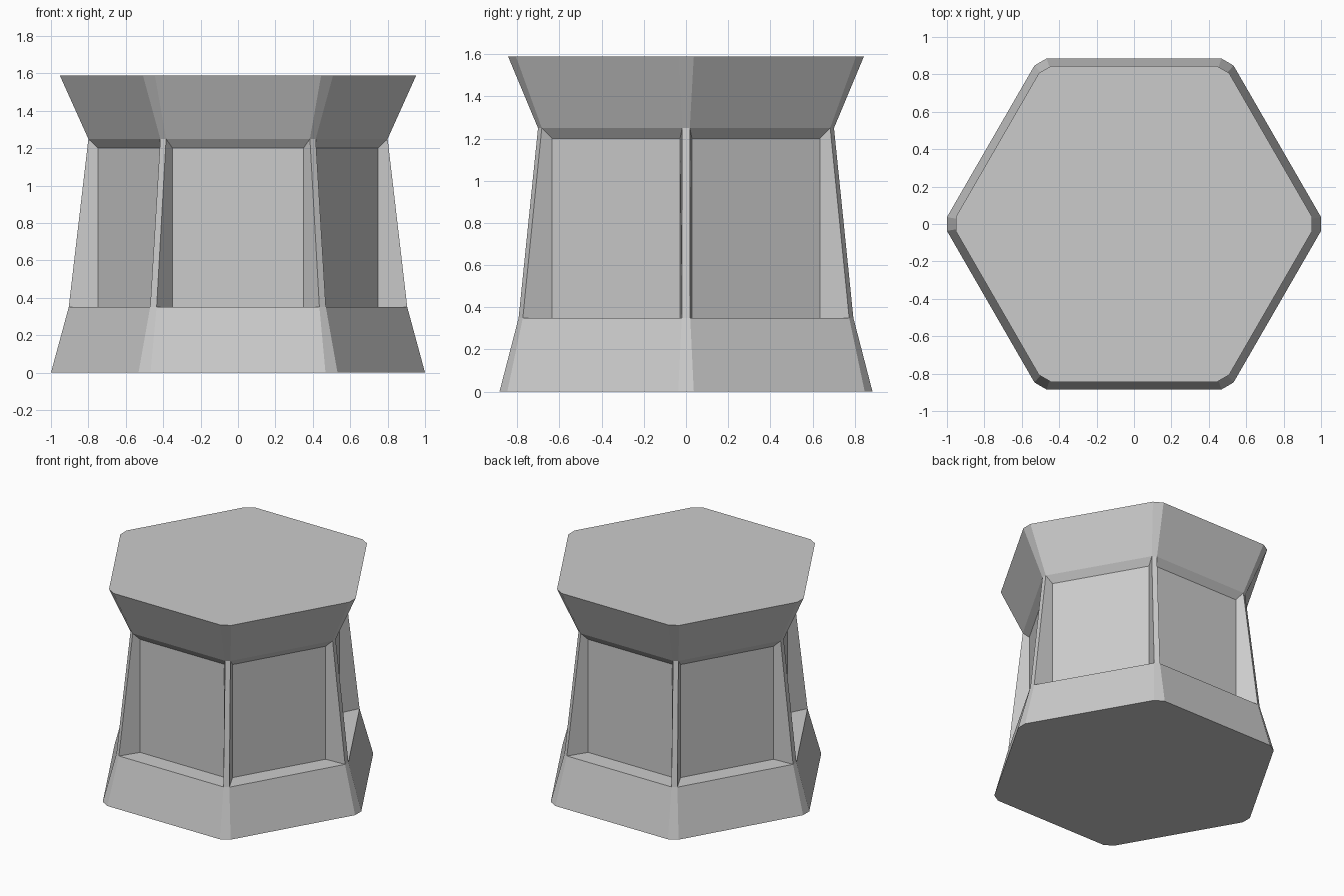
import bpy, bmesh
from math import radians
from mathutils import Matrix, Vector

if "Cube" in bpy.data.objects:
    bpy.data.objects.remove(bpy.data.objects["Cube"])

bm = bmesh.new()


def ring(radius, half_chamfer, z):
    """Hexagon with cut corners: two verts per corner, starting at +x."""
    verts = []
    for i in range(6):
        rot = Matrix.Rotation(radians(60 * i), 3, 'Z')
        for s in (-1, 1):
            verts.append(bm.verts.new(rot @ Vector((radius, s * half_chamfer, z))))
    return verts


def quad(*verts):
    bm.faces.new(verts)


# Profile: foot, ledge, neck, flared top
foot = ring(1.0, 0.037, 0.0)
ledge = ring(0.905, 0.02, 0.35)
neck = ring(0.80, 0.018, 1.25)
top = ring(0.953, 0.037, 1.59)

# Sloped foot and flared crown bands
for lo, hi in ((foot, ledge), (neck, top)):
    for i in range(12):
        j = (i + 1) % 12
        quad(lo[i], lo[j], hi[j], hi[i])
bm.faces.new(top)
bm.faces.new(foot[::-1])

# Corner pillars and recessed upright panels
apothem, half = 0.663, 0.35
for i in range(6):
    quad(ledge[2 * i], ledge[2 * i + 1], neck[2 * i + 1], neck[2 * i])
    a, b = 2 * i + 1, (2 * i + 2) % 12
    rot = Matrix.Rotation(radians(60 * i + 30), 3, 'Z')
    p = [bm.verts.new(rot @ Vector((apothem, y, z)))
         for y, z in ((-half, 0.35), (half, 0.35), (half, 1.2), (-half, 1.2))]
    outer = [ledge[a], ledge[b], neck[b], neck[a]]
    quad(*p)
    for k in range(4):
        n = (k + 1) % 4
        quad(outer[k], outer[n], p[n], p[k])

bmesh.ops.recalc_face_normals(bm, faces=bm.faces)
mesh = bpy.data.meshes.new("hexagonal_pedestal")
bm.to_mesh(mesh)
bm.free()
obj = bpy.data.objects.new("hexagonal_pedestal", mesh)
bpy.context.collection.objects.link(obj)
